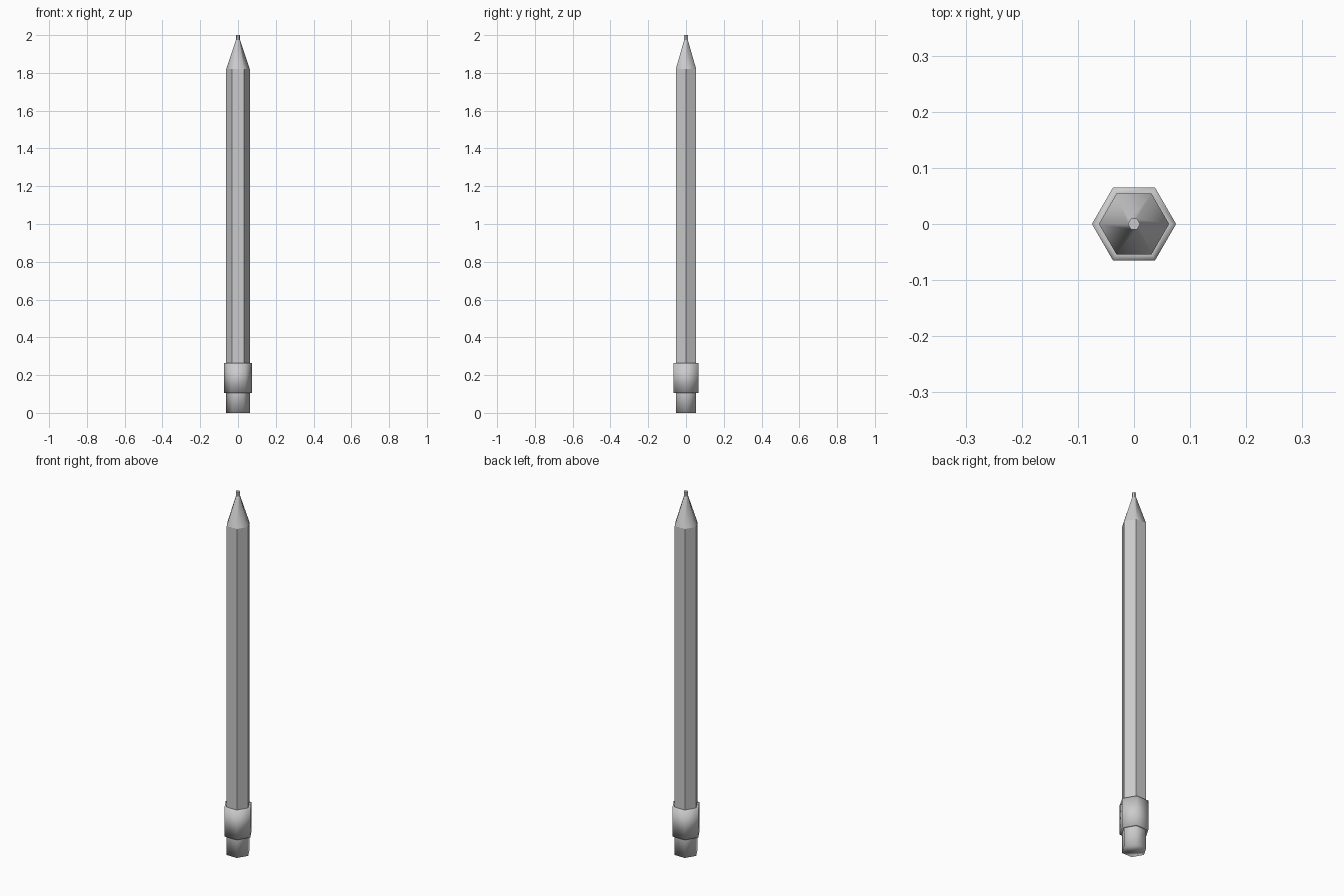
import bpy, bmesh
from math import cos, sin, pi

if "Cube" in bpy.data.objects:
    bpy.data.objects.remove(bpy.data.objects["Cube"])

SIDES = 6


def hex_part(name, profile, cap_bottom=False, cap_top=False, smooth=False):
    """Sweep a (radius, z) profile round the z axis as a hexagon."""
    bm = bmesh.new()
    rings = [[bm.verts.new((r * cos(i * 2 * pi / SIDES), r * sin(i * 2 * pi / SIDES), z))
              for i in range(SIDES)] for r, z in profile]
    for a, b in zip(rings, rings[1:]):
        for i in range(SIDES):
            j = (i + 1) % SIDES
            bm.faces.new((a[i], a[j], b[j], b[i]))
    if cap_bottom:
        bm.faces.new(rings[0][::-1])
    if cap_top:
        bm.faces.new(rings[-1])
    for f in bm.faces:
        f.smooth = smooth
    mesh = bpy.data.meshes.new(name)
    bm.to_mesh(mesh)
    bm.free()
    obj = bpy.data.objects.new(name, mesh)
    bpy.context.collection.objects.link(obj)
    return obj


R = 0.0625   # shaft corner radius
F = 0.075    # ferrule corner radius
TIP = 0.011  # lead corner radius

# Eraser at the foot
hex_part("eraser", [(R, 0), (R, 0.105)], cap_bottom=True, smooth=True)
# Ferrule sleeve with its two shoulders
hex_part("ferrule", [(R, 0.105), (F, 0.105), (F, 0.265), (R, 0.265)], smooth=True)
# Six-sided shaft
hex_part("shaft", [(R, 0.265), (R, 1.82)])
# Sharpened wooden cone
hex_part("sharpened_cone", [(R, 1.82), (TIP, 1.975)], smooth=True)
# Blunt lead
hex_part("lead", [(TIP, 1.975), (TIP, 2.0)], cap_top=True)
